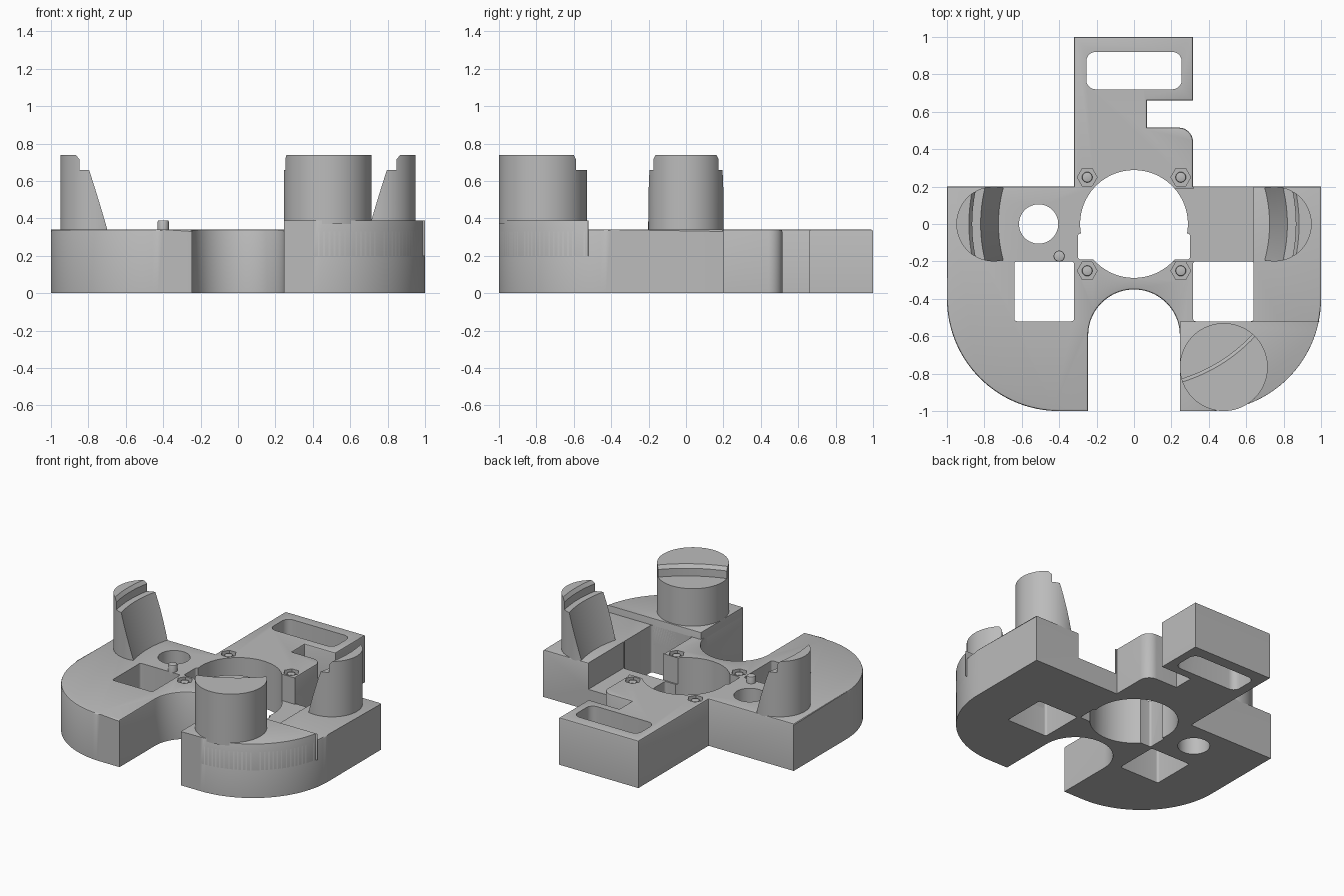
import bpy, bmesh
from math import sin, cos, radians, pi

if "Cube" in bpy.data.objects:
    bpy.data.objects.remove(bpy.data.objects["Cube"], do_unlink=True)

grey = bpy.data.materials.new("plain grey")
grey.use_nodes = True
colour = (0.5, 0.5, 0.5, 1)
grey.diffuse_color = colour
grey.node_tree.nodes["Principled BSDF"].inputs["Base Color"].default_value = colour

TOP, PAD_TOP, POST_TOP, FLOOR = 0.34, 0.39, 0.74, 0.15


def finish(name, bm):
    bmesh.ops.recalc_face_normals(bm, faces=bm.faces)
    mesh = bpy.data.meshes.new(name)
    bm.to_mesh(mesh)
    bm.free()
    ob = bpy.data.objects.new(name, mesh)
    bpy.context.collection.objects.link(ob)
    mesh.materials.append(grey)
    return ob


def arc(cx, cy, r, a0, a1, n=24):
    angles = [radians(a0 + (a1 - a0) * i / n) for i in range(n + 1)]
    return [(cx + r * cos(a), cy + r * sin(a)) for a in angles]


def circle(cx, cy, r, n=64):
    return arc(cx, cy, r, 0, 360, n)[:-1]


def rect(x0, y0, x1, y1, r=0.015):
    return (arc(x1 - r, y1 - r, r, 0, 90, 5) + arc(x0 + r, y1 - r, r, 90, 180, 5)
            + arc(x0 + r, y0 + r, r, 180, 270, 5) + arc(x1 - r, y0 + r, r, 270, 360, 5))


def prism(name, outline, z0, z1, bevel=0):
    """Extruded outline, optionally with a rounded top rim."""
    bm = bmesh.new()
    base = bm.faces.new([bm.verts.new((x, y, z0)) for x, y in outline])
    ext = bmesh.ops.extrude_face_region(bm, geom=[base], use_keep_orig=True)
    verts = [g for g in ext["geom"] if isinstance(g, bmesh.types.BMVert)]
    for v in verts:
        v.co.z = z1
    if bevel:
        top = set(verts)
        rim = [e for e in bm.edges if e.verts[0] in top and e.verts[1] in top]
        bmesh.ops.bevel(bm, geom=rim, offset=bevel, segments=2, profile=0.5,
                        affect='EDGES', clamp_overlap=True)
    return finish(name, bm)


def lathe(name, profile, n=160):
    """Solid of revolution around the vertical centre axis."""
    bm = bmesh.new()
    rings = [[bm.verts.new((r * cos(2 * pi * i / n), r * sin(2 * pi * i / n), z))
              for i in range(n)] for r, z in profile]
    for a, b in zip(rings, rings[1:]):
        for i in range(n):
            j = (i + 1) % n
            bm.faces.new((a[i], a[j], b[j], b[i]))
    bm.faces.new(rings[0])
    bm.faces.new(rings[-1])
    return finish(name, bm)


def cut(target, cutter):
    mod = target.modifiers.new("cut", 'BOOLEAN')
    mod.operation, mod.solver, mod.object = 'DIFFERENCE', 'EXACT', cutter
    bpy.context.view_layer.objects.active = target
    bpy.ops.object.modifier_apply(modifier=mod.name)
    bpy.data.objects.remove(cutter, do_unlink=True)


# Base plate outline with front channel and back tab
outline = ([(-1, 0.2)] + arc(-0.4, -0.4, 0.6, 180, 270, 32)
           + [(-0.245, -1)] + arc(0, -0.595, 0.245, 180, 0, 40) + [(0.245, -1)]
           + arc(0.4, -0.4, 0.6, 270, 360, 32) + [(1, 0.2), (0.315, 0.2)]
           + arc(0.24, 0.44, 0.075, 0, 90, 12)
           + [(0.07, 0.515), (0.07, 0.66), (0.315, 0.66), (0.315, 1), (-0.32, 1), (-0.32, 0.2)])
plate = prism("base_plate", outline, 0, TOP, 0.01)

# Openings through the plate
openings = [circle(0, 0, 0.288, 96), circle(-0.51, 0, 0.105),
            rect(-0.64, -0.52, -0.32, -0.2), rect(0.315, -0.52, 0.64, -0.2),
            rect(-0.255, 0.72, 0.255, 0.92, 0.05),
            rect(-0.3, -0.19, -0.2, -0.05), rect(0.2, -0.19, 0.3, -0.05)]
for shape in openings:
    cut(plate, prism("opening", shape, -0.1, 0.6))

# Sunken floor beside the centre hole
cut(plate, prism("sunken_floor", [(0.2, -0.201), (0.64, -0.201), (0.64, 0.3), (0.32, 0.3),
                                  (0.32, 0.19), (0.2, 0.19)], FLOOR, 0.6))

# Hexagonal nut pockets, each with a screw end inside
for sx in (-1, 1):
    for sy in (-1, 1):
        cut(plate, prism("nut_pocket", circle(sx * 0.25, sy * 0.25, 0.053, 6), TOP - 0.03, 0.6))
        prism("screw_end", circle(sx * 0.25, sy * 0.25, 0.028, 24), TOP - 0.04, TOP - 0.008, 0.006)

# Raised pad under the front post
prism("raised_pad", [(0.245, -1)] + arc(0.4, -0.4, 0.6, 270, 348, 32)
      + [(1, -0.52), (0.245, -0.52)], 0.2, PAD_TOP, 0.012)

# Side posts: sloped inner face with a stepped lip
for side, sx in (("left", 1), ("right", -1)):
    post = prism(side + "_post", circle(sx * 0.75, 0, 0.2, 96), TOP - 0.02, POST_TOP)
    cut(post, lathe("slope_cutter", [(0.713, 0.3), (0.82, 0.66), (0.865, 0.66),
                                     (0.865, 0.715), (0.89, 0.75), (0.89, 0.9)]))

# Front post: upright, with the stepped lip only
post = prism("front_post", circle(0.48, -0.765, 0.235, 96), PAD_TOP - 0.02, POST_TOP)
cut(post, lathe("lip_cutter", [(0.865, 0.66), (0.865, 0.715), (0.89, 0.75), (0.89, 0.9)]))

# Small locating pin
prism("locating_pin", circle(-0.4, -0.172, 0.03, 32), TOP - 0.02, PAD_TOP, 0.008)

# Smooth the round walls, keep edges crisp
bpy.ops.object.select_all(action='DESELECT')
for ob in bpy.context.collection.objects:
    if ob.type == 'MESH' and grey.name in ob.data.materials:
        ob.select_set(True)
        bpy.context.view_layer.objects.active = ob
bpy.ops.object.shade_smooth_by_angle(angle=radians(30))
